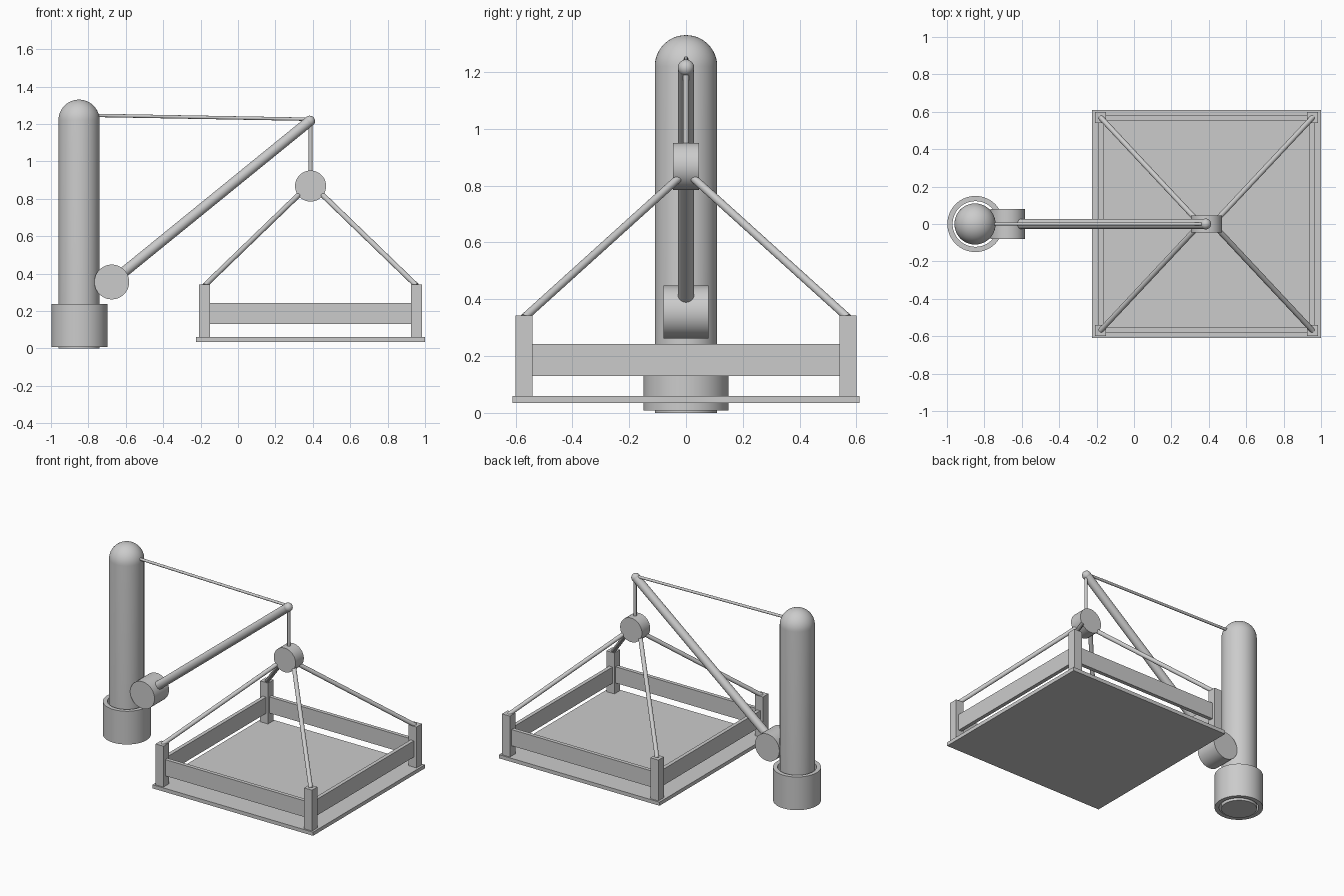
import bpy, bmesh, math
from mathutils import Vector

if "Cube" in bpy.data.objects:
    bpy.data.objects.remove(bpy.data.objects["Cube"])

CX = 0.388           # platform / hook centre
HALF_X, HALF_Y = 0.567, 0.57


def finish(name, bm, smooth=True):
    bmesh.ops.recalc_face_normals(bm, faces=bm.faces[:])
    me = bpy.data.meshes.new(name)
    bm.to_mesh(me)
    bm.free()
    ob = bpy.data.objects.new(name, me)
    bpy.context.collection.objects.link(ob)
    if smooth:
        bpy.ops.object.select_all(action='DESELECT')
        ob.select_set(True)
        bpy.context.view_layer.objects.active = ob
        bpy.ops.object.shade_smooth_by_angle(angle=math.radians(35))
    return ob


def box(name, lo, hi):
    bm = bmesh.new()
    bmesh.ops.create_cube(bm, size=1)
    lo, hi = Vector(lo), Vector(hi)
    for v in bm.verts:
        v.co = (lo + hi) / 2 + v.co * (hi - lo)
    return finish(name, bm, False)


def rod(name, a, b, r, sides=24):
    a, b = Vector(a), Vector(b)
    bm = bmesh.new()
    bmesh.ops.create_cone(bm, cap_ends=True, segments=sides, radius1=r, radius2=r, depth=(b - a).length)
    q = (b - a).to_track_quat('Z', 'Y')
    for v in bm.verts:
        v.co = q @ v.co + (a + b) / 2
    return finish(name, bm)


def lathe(name, profile, x, closed=False, sides=64):
    bm = bmesh.new()
    vs = [bm.verts.new((r, 0, z)) for r, z in profile]
    edges = [bm.edges.new(p) for p in zip(vs, vs[1:])]
    if closed:
        edges.append(bm.edges.new((vs[-1], vs[0])))
    bmesh.ops.spin(bm, geom=vs + edges, cent=(0, 0, 0), axis=(0, 0, 1), angle=math.tau, steps=sides)
    bmesh.ops.remove_doubles(bm, verts=bm.verts[:], dist=1e-5)
    bmesh.ops.translate(bm, verts=bm.verts[:], vec=(x, 0, 0))
    return finish(name, bm)


# Mast with domed top, and the loose collar around its foot
dome = [(0.11 * math.cos(t), 1.22 + 0.11 * math.sin(t)) for t in [i * math.pi / 24 for i in range(12)]]
lathe("mast", [(0, 0), (0.11, 0)] + dome + [(0, 1.33)], -0.85)
lathe("mast_collar", [(0.122, 0.008), (0.15, 0.008), (0.15, 0.237), (0.122, 0.237)], -0.848, closed=True)

# Boom with its pivot drum and rounded tip
tip = Vector((0.383, 0, 1.215))
rod("boom_pivot", (-0.675, -0.079, 0.355), (-0.675, 0.079, 0.355), 0.093, 64)
rod("boom", (-0.675, 0, 0.355), tip, 0.028, 32)
bm = bmesh.new()
bmesh.ops.create_uvsphere(bm, u_segments=32, v_segments=16, radius=0.029)
bmesh.ops.translate(bm, verts=bm.verts[:], vec=tip)
finish("boom_tip", bm)

# Stay cable, hoist cable and pulley
rod("stay_cable", (-0.78, 0, 1.246), (tip.x, 0, 1.225), 0.009)
rod("hoist_cable", (CX, 0, 0.87), (CX, 0, 1.215), 0.01)
rod("pulley", (CX, -0.045, 0.868), (CX, 0.045, 0.868), 0.083, 64)

# Platform
box("platform", (-0.225, -0.61, 0.035), (1.0, 0.61, 0.06))

# Corner posts with sling cables
for sx, xn in ((-1, "left"), (1, "right")):
    for sy, yn in ((-1, "front"), (1, "back")):
        x, y = CX + sx * HALF_X, sy * HALF_Y
        box(f"corner_post_{yn}_{xn}", (x - 0.03, y - 0.03, 0.055), (x + 0.03, y + 0.03, 0.342))
        rod(f"sling_{yn}_{xn}", (x, y, 0.335), (CX + sx * 0.052, sy * 0.02, 0.832), 0.014)

# Rails between the posts
for s, n in ((-1, "front"), (1, "back")):
    y = s * 0.567
    box(f"rail_{n}", (CX - 0.545, y - 0.013, 0.13), (CX + 0.545, y + 0.013, 0.242))
for s, n in ((-1, "left"), (1, "right")):
    x = CX + s * 0.564
    box(f"rail_{n}", (x - 0.013, -0.545, 0.13), (x + 0.013, 0.545, 0.242))
